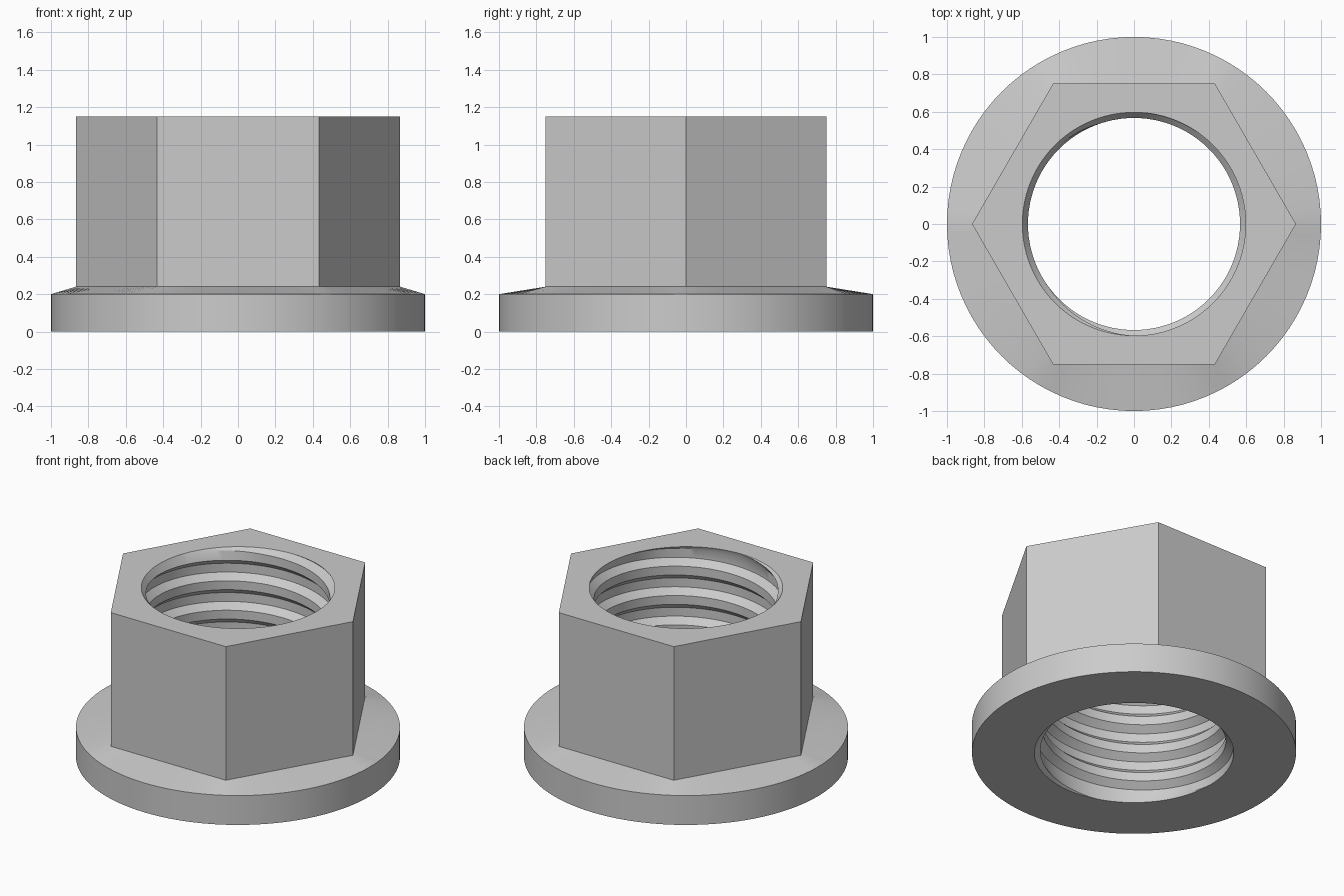
import bpy, bmesh, math
from math import cos, sin, pi, radians

if "Cube" in bpy.data.objects:
    bpy.data.objects.remove(bpy.data.objects["Cube"], do_unlink=True)

SEG = 96
HEIGHT = 1.15
PITCH = 0.2
RIM_BOTTOM, RIM_TOP = 0.615, 0.597
# thread profile over one pitch: (phase, radius)
THREAD = [(0.0, 0.567), (0.3, 0.567), (0.5, 0.61), (0.8, 0.61)]

steel = bpy.data.materials.new("steel_grey")
steel.use_nodes = True
colour = (0.6, 0.6, 0.6, 1)
steel.diffuse_color = colour
steel.node_tree.nodes["Principled BSDF"].inputs["Base Color"].default_value = colour

bm = bmesh.new()


def circle(radius):
    return lambda a: radius


def hexagon(apothem):
    # radius of a hexagon with flats facing front and back
    return lambda a: apothem / cos((a % (pi / 3)) - pi / 6)


def ring(radius, z):
    angles = [2 * pi * i / SEG for i in range(SEG)]
    return [bm.verts.new((radius(a) * cos(a), radius(a) * sin(a), z)) for a in angles]


def bridge(lower, upper):
    for i in range(SEG):
        k = (i + 1) % SEG
        bm.faces.new((lower[i], lower[k], upper[k], upper[i]))


# outer shell: underside, flange wall, flange slope, hex walls, top face
rings = [ring(circle(RIM_BOTTOM), 0), ring(circle(1), 0), ring(circle(1), 0.2),
         ring(hexagon(0.75), 0.24), ring(hexagon(0.75), HEIGHT),
         ring(circle(RIM_TOP), HEIGHT)]
for lower, upper in zip(rings, rings[1:]):
    bridge(lower, upper)


# threaded bore: rows follow the helix and are clipped at both ends
def thread_vert(i, row):
    turn, step = divmod(row, len(THREAD))
    phase, radius = THREAD[step]
    a = 2 * pi * i / SEG
    z = PITCH * (turn + phase + i / SEG)
    if z <= 0.001:
        z, radius = 0, RIM_BOTTOM
    elif z >= HEIGHT - 0.001:
        z, radius = HEIGHT, RIM_TOP
    else:
        # lead-in chamfers
        radius = max(radius, RIM_BOTTOM - z, RIM_TOP - (HEIGHT - z))
        radius = min(radius, RIM_TOP + (HEIGHT - z))
    return bm.verts.new((radius * cos(a), radius * sin(a), z))


first = -2 * len(THREAD)
last = (math.ceil(HEIGHT / PITCH) + 1) * len(THREAD)
columns = [[thread_vert(i, r) for r in range(first, last)] for i in range(SEG + 1)]
for left, right in zip(columns, columns[1:]):
    for j in range(len(left) - 1):
        quad = (left[j], right[j], right[j + 1], left[j + 1])
        heights = {v.co.z for v in quad}
        if len(heights) > 1:
            bm.faces.new(quad)

bmesh.ops.remove_doubles(bm, verts=bm.verts[:], dist=0.0002)
bmesh.ops.delete(bm, geom=[v for v in bm.verts if not v.link_faces], context='VERTS')
bmesh.ops.recalc_face_normals(bm, faces=bm.faces[:])

mesh = bpy.data.meshes.new("flange_nut")
bm.to_mesh(mesh)
bm.free()
mesh.materials.append(steel)
nut = bpy.data.objects.new("flange_nut", mesh)
bpy.context.collection.objects.link(nut)

bpy.ops.object.select_all(action='DESELECT')
nut.select_set(True)
bpy.context.view_layer.objects.active = nut
bpy.ops.object.shade_smooth_by_angle(angle=radians(30))
